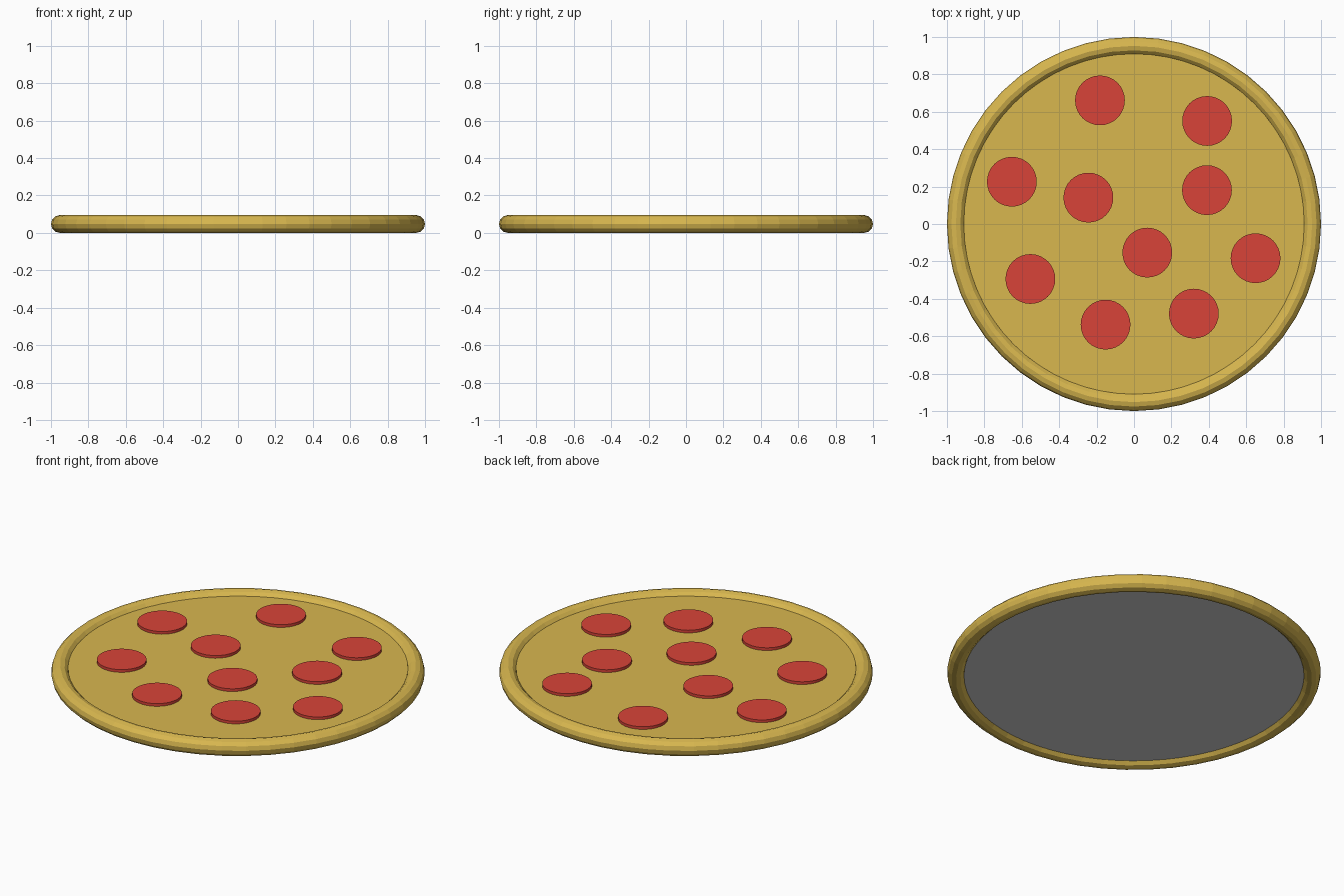
import bpy
import math

if "Cube" in bpy.data.objects:
    bpy.data.objects.remove(bpy.data.objects["Cube"])


def material(name, rgb):
    m = bpy.data.materials.new(name)
    m.diffuse_color = (*rgb, 1.0)
    m.use_nodes = True
    m.node_tree.nodes["Principled BSDF"].inputs["Base Color"].default_value = m.diffuse_color
    return m


GOLD = material("golden crust", (0.69, 0.475, 0.078))
RED = material("pepperoni red", (0.69, 0.057, 0.040))
GREY = material("pale grey base", (0.64, 0.64, 0.64))


def disc(name, x, y, z0, z1, radius, sides, *mats):
    bpy.ops.mesh.primitive_cylinder_add(
        vertices=sides, radius=radius, depth=z1 - z0, location=(x, y, (z0 + z1) / 2))
    ob = bpy.context.object
    ob.name = name
    for m in mats:
        ob.data.materials.append(m)
    return ob


# Rolled crust ring
R, r = 0.9524, 0.0476
bpy.ops.mesh.primitive_torus_add(
    major_radius=R, minor_radius=r, major_segments=48, minor_segments=12, location=(0, 0, r))
crust = bpy.context.object
crust.name = "crust"
crust.data.materials.append(GOLD)

# Cheese disc with a grey underside
CHEESE_TOP = 0.0714
cheese = disc("cheese", 0, 0, 0.0238, CHEESE_TOP, 0.91, 64, GOLD, GREY)
for p in cheese.data.polygons:
    p.material_index = 1 if p.normal.z < -0.5 else 0

# Pepperoni slices
slices = [(-0.182, 0.661), (0.391, 0.551), (-0.653, 0.226), (-0.244, 0.141), (0.39, 0.181),
          (0.071, -0.153), (0.65, -0.183), (-0.554, -0.294), (-0.152, -0.538), (0.32, -0.479)]
for i, (x, y) in enumerate(slices):
    disc(f"pepperoni_{i + 1}", x, y, CHEESE_TOP - 0.005, CHEESE_TOP + 0.016, 0.133, 32, RED)
